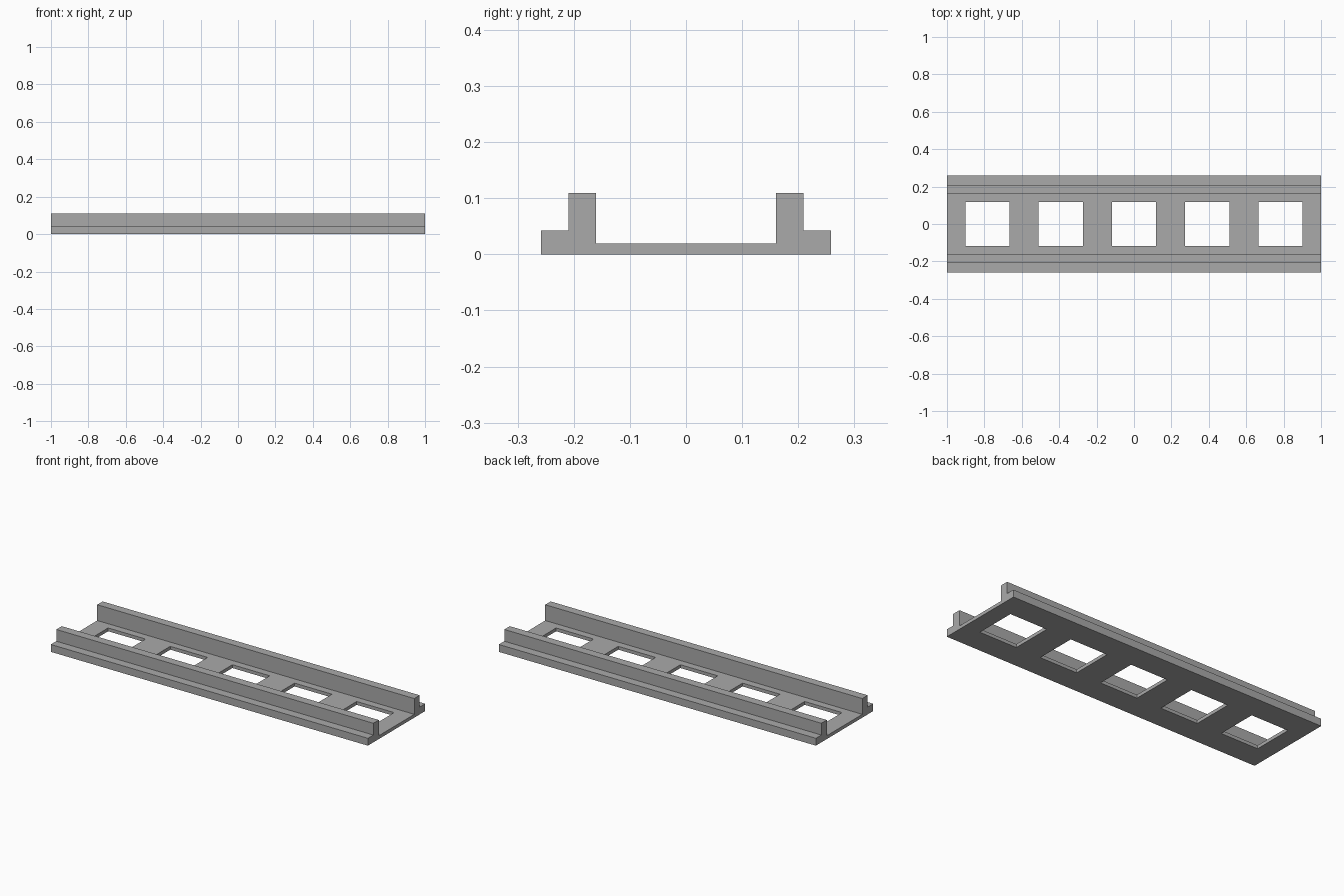
import bpy
import bmesh
from mathutils import Matrix

cube = bpy.data.objects.get("Cube")
if cube:
    bpy.data.objects.remove(cube, do_unlink=True)

LENGTH = 2.0
WINDOW, SPACING = 0.236, 0.392

grey = bpy.data.materials.new("plain_grey")
grey.use_nodes = True
colour = (0.4, 0.4, 0.4, 1)
grey.diffuse_color = colour
grey.node_tree.nodes["Principled BSDF"].inputs["Base Color"].default_value = colour


def make_object(name, bm):
    bmesh.ops.recalc_face_normals(bm, faces=bm.faces[:])
    mesh = bpy.data.meshes.new(name)
    bm.to_mesh(mesh)
    bm.free()
    mesh.materials.append(grey)
    obj = bpy.data.objects.new(name, mesh)
    bpy.context.collection.objects.link(obj)
    return obj


# Channel: half cross-section mirrored, then extruded along its length
half = [(0.258, 0), (0.258, 0.042), (0.209, 0.042),
        (0.209, 0.109), (0.16, 0.109), (0.16, 0.019)]
profile = half + [(-y, z) for y, z in reversed(half)]
bm = bmesh.new()
end = bm.faces.new([bm.verts.new((-LENGTH / 2, y, z)) for y, z in profile])
extruded = bmesh.ops.extrude_face_region(bm, geom=[end], use_keep_orig=True)
moved = [v for v in extruded["geom"] if isinstance(v, bmesh.types.BMVert)]
bmesh.ops.translate(bm, verts=moved, vec=(LENGTH, 0, 0))
channel = make_object("slotted_channel", bm)

# Row of square openings through the floor
bm = bmesh.new()
for i in range(-2, 3):
    place = Matrix.Translation((i * SPACING, 0, 0)) @ Matrix.Diagonal((WINDOW, WINDOW, 0.3, 1))
    bmesh.ops.create_cube(bm, size=1, matrix=place)
cutter = make_object("window_cutter", bm)
cutter.hide_render = True

cut = channel.modifiers.new("windows", "BOOLEAN")
cut.operation = "DIFFERENCE"
cut.solver = "EXACT"
cut.object = cutter

# Apply the cut and discard the cutter
bpy.context.view_layer.objects.active = channel
bpy.ops.object.modifier_apply(modifier=cut.name)
bpy.data.objects.remove(cutter, do_unlink=True)
